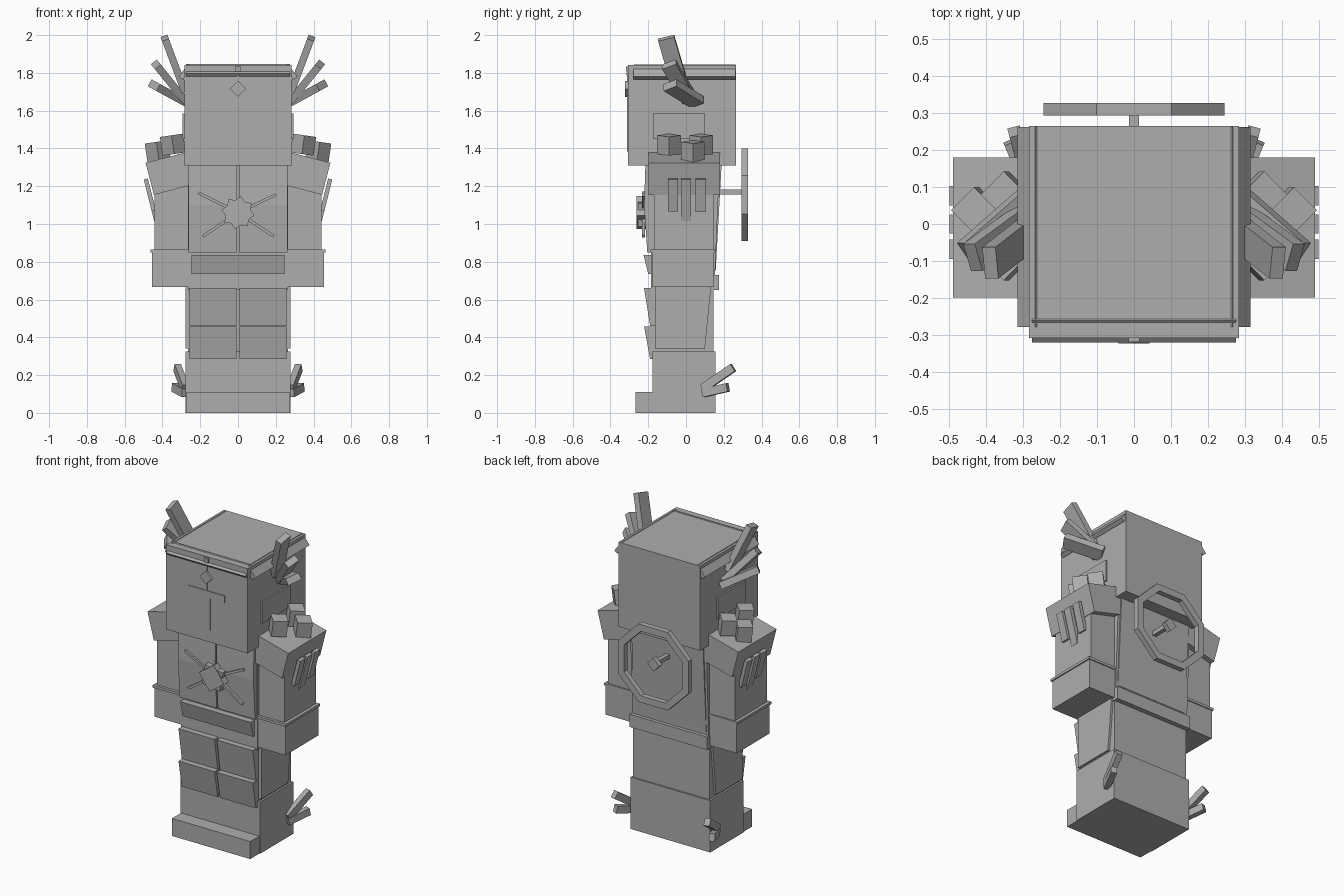
import bpy, bmesh
from math import radians, pi, cos, sin
from mathutils import Vector, Matrix

old = bpy.data.objects.get("Cube")
if old:
    bpy.data.objects.remove(old, do_unlink=True)

GREY = (0.42, 0.42, 0.42, 1)
mat = bpy.data.materials.new("plain grey")
mat.use_nodes = True
mat.diffuse_color = GREY
bsdf = mat.node_tree.nodes["Principled BSDF"]
bsdf.inputs["Base Color"].default_value = GREY
bsdf.inputs["Roughness"].default_value = 0.8


def finish(name, bm):
    bmesh.ops.recalc_face_normals(bm, faces=bm.faces)
    me = bpy.data.meshes.new(name)
    bm.to_mesh(me)
    bm.free()
    me.materials.append(mat)
    ob = bpy.data.objects.new(name, me)
    bpy.context.collection.objects.link(ob)
    return ob


def place(name, size, matrix):
    bm = bmesh.new()
    bmesh.ops.create_cube(bm, size=1, matrix=matrix @ Matrix.Diagonal((*size, 1)))
    return finish(name, bm)


def box(name, x, y, z):
    """Upright box from its ranges."""
    r = (x, y, z)
    return place(name, [b - a for a, b in r],
                 Matrix.Translation([(a + b) / 2 for a, b in r]))


def tilted(name, centre, size, angle, axis, spin=0):
    m = Matrix.Translation(centre) @ Matrix.Rotation(radians(angle), 4, axis)
    return place(name, size, m @ Matrix.Rotation(radians(spin), 4, 'Z'))


def stick(name, a, b, width, thick, across=(0, 1, 0)):
    """Square ended bar from a to b, its width lying along 'across'."""
    a, b = Vector(a), Vector(b)
    w = (b - a).normalized()
    u = Vector(across)
    u = (u - w * u.dot(w)).normalized()
    v = w.cross(u)
    m = Matrix((u, v, w)).transposed().to_4x4()
    m.translation = (a + b) / 2
    return place(name, (width, thick, (b - a).length), m)


def prism(name, outline, x0, x1):
    """Side profile in (y, z), extruded across x."""
    bm = bmesh.new()
    f = bm.faces.new([bm.verts.new((x0, y, z)) for y, z in outline])
    new = bmesh.ops.extrude_face_region(bm, geom=[f])["geom"]
    bmesh.ops.translate(bm, vec=(x1 - x0, 0, 0),
                        verts=[g for g in new if isinstance(g, bmesh.types.BMVert)])
    return finish(name, bm)


# Head with brow plate, face cross and gems
box("head", (-.283, .283), (-.308, .265), (1.31, 1.842))
stick("brow_plate", (0, -.252, 1.837), (0, -.312, 1.787), .55, .025, (1, 0, 0))
box("brow_stud", (-.015, .015), (-.318, -.29), (1.808, 1.835))
box("face_bar", (-.125, .125), (-.313, -.3), (1.585, 1.63))
box("face_post", (-.025, .025), (-.313, -.3), (1.385, 1.585))
box("gem_chain", (-.005, .005), (-.313, -.3), (1.63, 1.79))
tilted("face_gem", (0, -.313, 1.715), (.06, .018, .06), 45, 'Y')

# Torso, chest plates, belt
prism("torso", [(-.185, .65), (-.185, 1.36), (.18, 1.36), (.15, .65)], -.265, .265)
prism("back_panel", [(.14, .75), (.14, 1.38), (.192, 1.38), (.157, .75)], -.25, .25)
box("back_belt", (-.27, .27), (.1, .175), (.65, .73))
prism("belt_plate", [(-.17, .735), (-.2, .735), (-.225, .835), (-.17, .835)], -.245, .245)

# Star emblem on the chest
for i, spin in enumerate((10, 55)):
    tilted(f"star_{i}", (0, -.235, 1.06), (.125, .04 + .015 * i, .125), spin, 'Y')
for i, (x, z) in enumerate(((-.21, 1.165), (.2, 1.155), (-.185, .935), (.19, .935))):
    stick(f"star_ray_{i}", (0, -.225, 1.06), (x, -.225, z), .015, .015)

# Ring on the back
bm = bmesh.new()
rings = []
for y in (.293, .327):
    for apothem in (.245, .203):
        r = apothem / cos(pi / 8)
        rings.append([bm.verts.new((r * cos(pi * (k + .5) / 4), y,
                                    1.155 + r * sin(pi * (k + .5) / 4))) for k in range(8)])
for a, b in ((0, 1), (1, 3), (3, 2), (2, 0)):
    for k in range(8):
        n = (k + 1) % 8
        bm.faces.new((rings[a][k], rings[a][n], rings[b][n], rings[b][k]))
finish("back_ring", bm)
box("ring_stem", (-.013, .013), (.15, .31), (1.157, 1.183))
tilted("ring_hub", (0, .31, 1.17), (.06, .03, .06), 45, 'Y')

# Legs and boots
box("legs", (-.265, .265), (-.16, .145), (.3, .7))
box("boots", (-.277, .277), (-.177, .155), (0, .325))
box("toe_cap", (-.272, .272), (-.267, -.17), (0, .11))

# Mirrored parts
for s, side in ((1, "left"), (-1, "right")):
    def span(a, b):
        return tuple(sorted((s * a, s * b)))

    stick(f"{side}_head_eave", (s * .255, -.008, 1.837), (s * .304, -.008, 1.772), .54, .026)
    box(f"{side}_ear_plate", span(.27, .293), (-.175, .1), (1.45, 1.585))

    # Horns
    stick(f"{side}_horn_long", (s * .285, -.025, 1.71), (s * .388, -.105, 1.985), .088, .038)
    stick(f"{side}_horn_mid", (s * .285, .02, 1.66), (s * .435, -.09, 1.845), .08, .04)
    stick(f"{side}_horn_low", (s * .28, .06, 1.645), (s * .445, -.085, 1.735), .085, .042)

    # Shoulder, its studs and claws
    tilted(f"{side}_shoulder", (s * .322, -.01, 1.277), (.3, .378, .175), s * 14.5, 'Y')
    for i, (x, y, z) in enumerate(((.425, .037, 1.385), (.345, .08, 1.42), (.345, -.09, 1.42))):
        tilted(f"{side}_shoulder_stud_{i}", (s * x, y, z), (.088, .088, .1), s * 8, 'Y', 45)
    for i, (y, z) in enumerate(((-.068, 1.07), (0, 1.018), (.076, 1.065))):
        stick(f"{side}_claw_{i}", (s * .488, y, 1.238),
              (s * (.488 - (1.238 - z) * .25), y, z), .052, .022)

    # Arm and cuff
    box(f"{side}_arm", span(.23, .442), (-.17, .145), (.84, 1.25))
    box(f"{side}_cuff", span(.24, .455), (-.18, .147), (.667, .85))
    box(f"{side}_cuff_rim", span(.236, .462), (-.187, .153), (.85, .866))

    # Chest half
    prism(f"{side}_chest_plate", [(-.17, .85), (-.205, .85), (-.222, 1.1),
                                  (-.215, 1.31), (-.17, 1.31)], s * .004, s * .262)

    # Thigh plates and side skirt
    for name, low, high in (("knee", .285, .457), ("thigh", .46, .66)):
        prism(f"{side}_{name}_plate", [(-.15, low), (-.19, low), (-.222, high), (-.15, high)],
              s * .008, s * .258)
    prism(f"{side}_leg_side", [(-.165, .34), (.1, .34), (.14, .74), (-.165, .74)],
          s * .25, s * .278)

    # Heel wings
    stick(f"{side}_heel_wing_high", (s * .28, .09, .13), (s * .322, .25, .24), .045, .035, (0, 0, 1))
    stick(f"{side}_heel_wing_low", (s * .28, .09, .105), (s * .335, .222, .135), .045, .035, (0, 0, 1))
